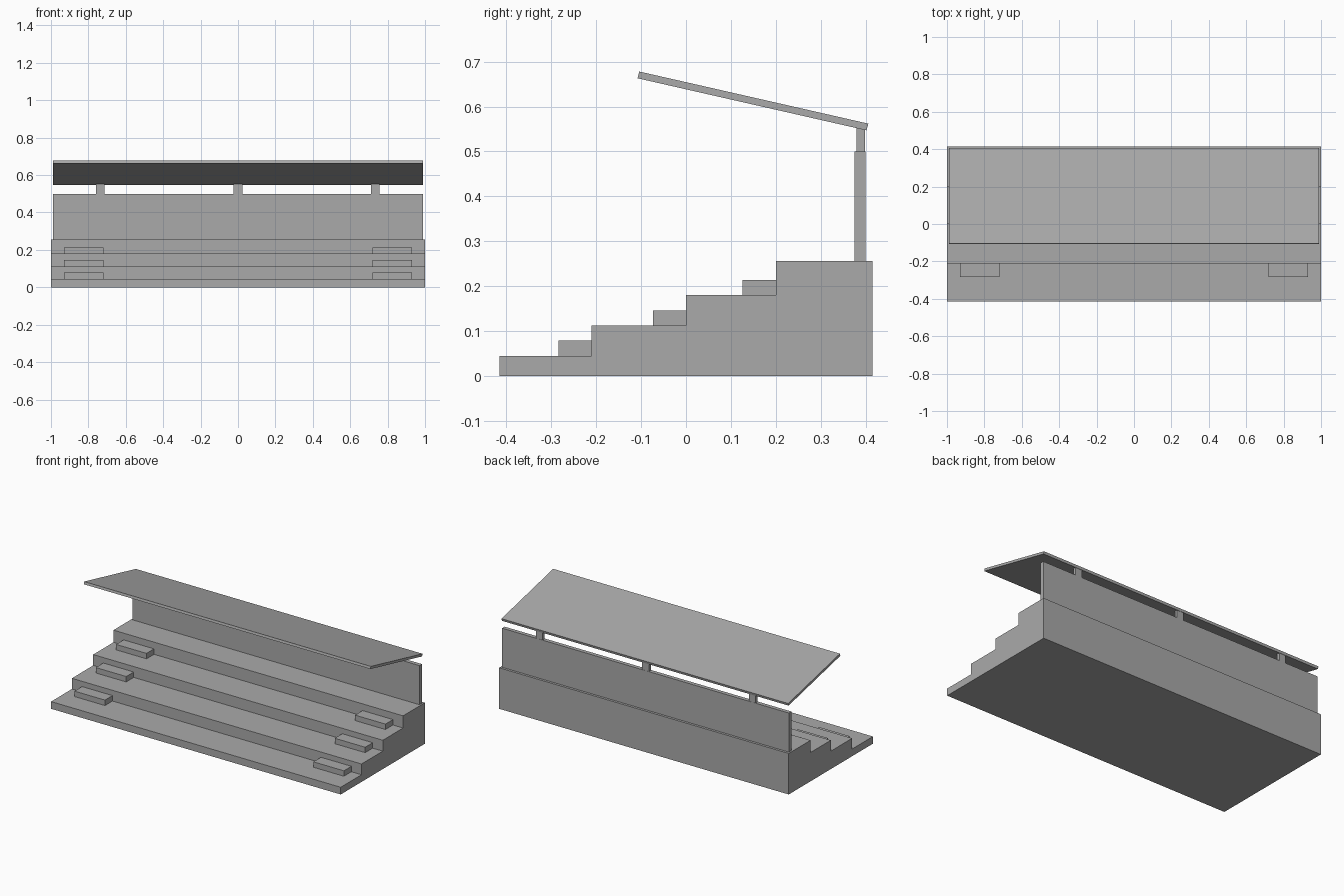
import bpy, bmesh

if "Cube" in bpy.data.objects:
    bpy.data.objects.remove(bpy.data.objects["Cube"])

grey = bpy.data.materials.new("concrete grey")
grey.diffuse_color = (0.4, 0.4, 0.4, 1)
grey.use_nodes = True
grey.node_tree.nodes["Principled BSDF"].inputs["Base Color"].default_value = grey.diffuse_color


def extrude_x(name, profile, x0, x1):
    """Solid made by sweeping a (y, z) profile from x0 to x1."""
    bm = bmesh.new()
    face = bm.faces.new([bm.verts.new((x0, y, z)) for y, z in profile])
    ext = bmesh.ops.extrude_face_region(bm, geom=[face], use_keep_orig=True)
    verts = [v for v in ext["geom"] if isinstance(v, bmesh.types.BMVert)]
    bmesh.ops.translate(bm, verts=verts, vec=(x1 - x0, 0, 0))
    bmesh.ops.recalc_face_normals(bm, faces=bm.faces[:])
    mesh = bpy.data.meshes.new(name)
    bm.to_mesh(mesh)
    bm.free()
    mesh.materials.append(grey)
    obj = bpy.data.objects.new(name, mesh)
    bpy.context.collection.objects.link(obj)
    return obj


def box(name, x0, x1, y0, y1, z0, z1):
    return extrude_x(name, [(y0, z0), (y1, z0), (y1, z1), (y0, z1)], x0, x1)


# Terraces: front edge and height of each tier
tiers = [(-0.415, 0.045), (-0.21, 0.112), (0.0, 0.18), (0.2, 0.256)]
back = 0.415
profile = [(back, 0), (-back, 0)]
for i, (y, z) in enumerate(tiers):
    y_end = tiers[i + 1][0] if i < 3 else back
    profile += [(y, z), (y_end, z)]
extrude_x("terraces", profile, -1, 1)

# Half-height access steps at both ends of each tier
for i in range(3):
    y, z = tiers[i + 1][0], tiers[i][1]
    for side, x0 in (("left", -0.93), ("right", 0.72)):
        box(f"access_step_{side}_{i + 1}", x0, x0 + 0.21,
            y - 0.074, y, z, z + 0.034)

# Back wall
box("back_wall", -0.99, 0.99, 0.375, 0.4, 0.256, 0.5)

# Roof posts, tops cut to the roof slope
for i, x in enumerate((-0.737, 0, 0.733)):
    extrude_x(f"roof_post_{i + 1}",
              [(0.38, 0.5), (0.399, 0.5), (0.399, 0.551), (0.38, 0.555)],
              x - 0.023, x + 0.023)

# Sloping roof
extrude_x("roof", [(-0.108, 0.663), (0.402, 0.547), (0.406, 0.562), (-0.104, 0.678)],
          -0.99, 0.99)
